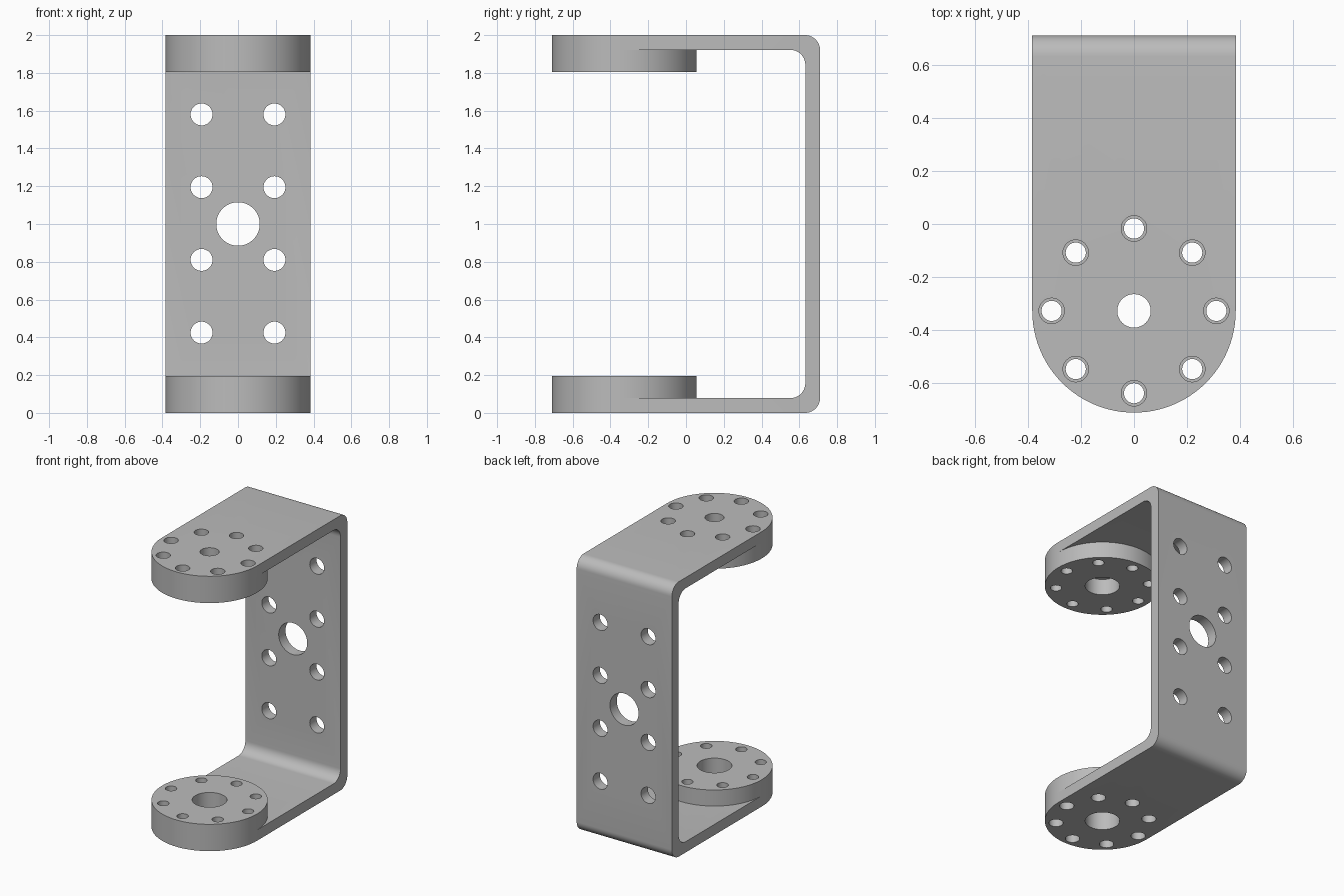
import bpy, bmesh
from math import sin, cos, pi, radians
from mathutils import Matrix, Vector

if "Cube" in bpy.data.objects:
    bpy.data.objects.remove(bpy.data.objects["Cube"], do_unlink=True)

HALF_W, BACK, HEIGHT, PLATE = 0.383, 0.71, 2.0, 0.078
HUB_Y, HUB_TOP, BEND = -0.327, 0.195, 0.08
BOLT_RING = 0.31

grey = bpy.data.materials.new("grey metal")
grey.use_nodes = True
colour = (0.5, 0.5, 0.5, 1)
grey.diffuse_color = colour
grey.node_tree.nodes["Principled BSDF"].inputs["Base Color"].default_value = colour


def make_object(name, bm):
    bmesh.ops.recalc_face_normals(bm, faces=bm.faces)
    mesh = bpy.data.meshes.new(name)
    bm.to_mesh(mesh)
    bm.free()
    obj = bpy.data.objects.new(name, mesh)
    bpy.context.collection.objects.link(obj)
    mesh.materials.append(grey)
    return obj


def prism(name, points, direction):
    """Extrude a closed outline along a direction."""
    bm = bmesh.new()
    face = bm.faces.new([bm.verts.new(p) for p in points])
    new = bmesh.ops.extrude_face_region(bm, geom=[face])["geom"]
    bmesh.ops.translate(bm, vec=Vector(direction),
                        verts=[v for v in new if isinstance(v, bmesh.types.BMVert)])
    return make_object(name, bm)


def add_cylinder(bm, radius, centre, depth, axis="Z", sides=48):
    turn = Matrix.Rotation(pi / 2, 4, "X") if axis == "Y" else Matrix()
    bmesh.ops.create_cone(bm, cap_ends=True, segments=sides, radius1=radius,
                          radius2=radius, depth=depth,
                          matrix=Matrix.Translation(centre) @ turn)


def add_hub_holes(bm, z, depth, centre_radius, bolt_radius):
    """Centre bore surrounded by a ring of eight bolt holes."""
    add_cylinder(bm, centre_radius, (0, HUB_Y, z), depth)
    for i in range(8):
        a = i * pi / 4
        add_cylinder(bm, bolt_radius, (BOLT_RING * cos(a), HUB_Y + BOLT_RING * sin(a), z),
                     depth, sides=32)


def apply_boolean(obj, cutter, operation):
    mod = obj.modifiers.new("cut", "BOOLEAN")
    mod.object, mod.operation, mod.solver = cutter, operation, "EXACT"
    bpy.context.view_layer.objects.active = obj
    bpy.ops.object.modifier_apply(modifier=mod.name)
    bpy.data.objects.remove(cutter, do_unlink=True)


def shade(obj):
    bpy.ops.object.select_all(action="DESELECT")
    obj.select_set(True)
    bpy.context.view_layer.objects.active = obj
    bpy.ops.object.shade_smooth_by_angle(angle=radians(30))


def bend(y, z, radius, start, step):
    """Quarter arc in the side plane, starting at an angle in degrees."""
    angles = [radians(start + step * i / 10) for i in range(11)]
    return [(-0.5, y + radius * cos(a), z + radius * sin(a)) for a in angles]


# Bent strip: side profile extruded across the width
inner = BACK - PLATE
profile = [(-0.5, -1, 0)]
profile += bend(BACK - BEND, BEND, BEND, -90, 90)
profile += bend(BACK - BEND, HEIGHT - BEND, BEND, 0, 90)
profile += [(-0.5, -1, HEIGHT), (-0.5, -1, HEIGHT - PLATE)]
profile += bend(inner - BEND, HEIGHT - PLATE - BEND, BEND, 90, -90)
profile += bend(inner - BEND, PLATE + BEND, BEND, 0, -90)
profile += [(-0.5, -1, PLATE)]
bracket = prism("bracket", profile, (1, 0, 0))

# Trim the strip to its width with rounded front ends
outline = [(HALF_W, 1, -0.5), (-HALF_W, 1, -0.5)]
outline += [(HALF_W * cos(a), HUB_Y + HALF_W * sin(a), -0.5)
            for a in (pi + pi * i / 48 for i in range(49))]
apply_boolean(bracket, prism("trim", outline, (0, 0, 3)), "INTERSECT")

# Holes in the arms and in the back wall
holes = bmesh.new()
add_hub_holes(holes, HEIGHT - PLATE / 2, 0.12, 0.063, 0.048)
add_hub_holes(holes, PLATE / 2, 0.12, 0.115, 0.048)
add_cylinder(holes, 0.115, (0, BACK, 1), 0.4, "Y", 64)
for x in (-0.193, 0.193):
    for row in range(4):
        add_cylinder(holes, 0.058, (x, BACK, 0.425 + 0.385 * row), 0.4, "Y")
apply_boolean(bracket, make_object("holes", holes), "DIFFERENCE")
shade(bracket)

# Thick round hubs on the inner side of each arm
depth = HUB_TOP - PLATE
middle = (HUB_TOP + PLATE) / 2
for name, z in (("lower_hub", middle), ("upper_hub", HEIGHT - middle)):
    body = bmesh.new()
    add_cylinder(body, HALF_W, (0, HUB_Y, z), depth, sides=96)
    hub = make_object(name, body)
    bores = bmesh.new()
    add_hub_holes(bores, z, 0.3, 0.115, 0.038)
    apply_boolean(hub, make_object("bores", bores), "DIFFERENCE")
    shade(hub)
